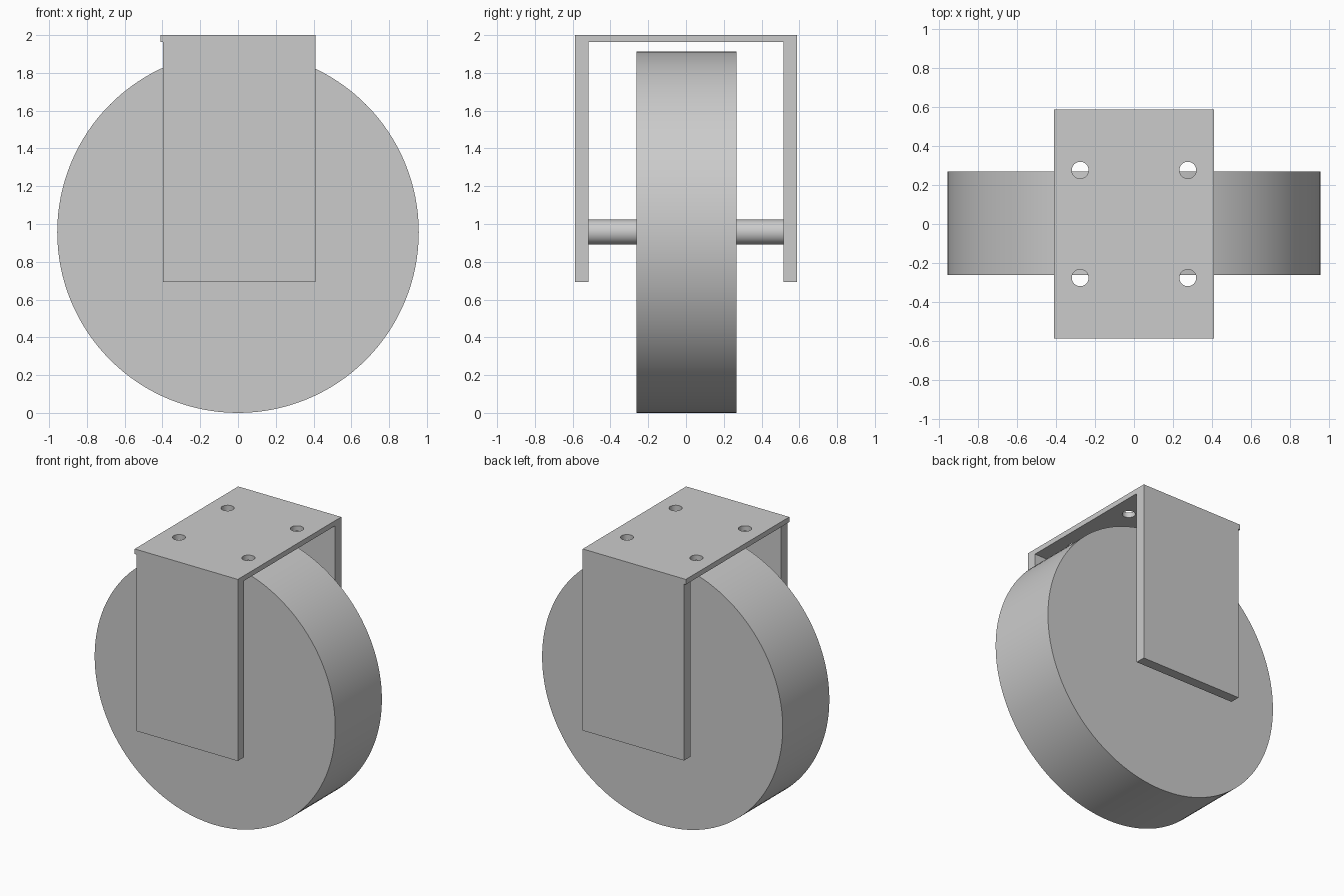
import bpy
import math

cube = bpy.data.objects.get("Cube")
if cube:
    bpy.data.objects.remove(cube, do_unlink=True)

grey = bpy.data.materials.new("plain_grey")
grey.use_nodes = True
grey.diffuse_color = (0.6, 0.6, 0.6, 1)
grey.node_tree.nodes["Principled BSDF"].inputs["Base Color"].default_value = (0.6, 0.6, 0.6, 1)


def finish(name):
    obj = bpy.context.object
    obj.name = obj.data.name = name
    obj.data.materials.append(grey)
    return obj


def box(name, low, high):
    middle = [(a + b) / 2 for a, b in zip(low, high)]
    bpy.ops.mesh.primitive_cube_add(size=1, location=middle)
    bpy.context.object.scale = [b - a for a, b in zip(low, high)]
    bpy.ops.object.transform_apply(location=True, rotation=False, scale=True)
    return finish(name)


def cylinder(name, radius, depth, location, sides, along_y=True):
    turn = math.pi / 2 if along_y else 0
    bpy.ops.mesh.primitive_cylinder_add(vertices=sides, radius=radius, depth=depth,
                                        location=location, rotation=(turn, 0, 0))
    bpy.ops.object.transform_apply(location=True, rotation=True, scale=True)
    bpy.ops.object.shade_smooth_by_angle(angle=math.radians(30))
    return finish(name)


def combine(target, tool, operation):
    mod = target.modifiers.new(operation.lower(), "BOOLEAN")
    mod.operation, mod.solver, mod.object = operation, "EXACT", tool
    bpy.ops.object.select_all(action="DESELECT")
    target.select_set(True)
    bpy.context.view_layer.objects.active = target
    bpy.ops.object.modifier_apply(modifier=mod.name)
    bpy.data.objects.remove(tool, do_unlink=True)


# Fork bracket: a top plate with two legs, set in slightly on the right edge
PLATE_X, PLATE_Y, LEG_INNER, PLATE_Z = 0.41, 0.588, 0.516, 1.963
bracket = box("fork_bracket", (-PLATE_X, -PLATE_Y, PLATE_Z), (PLATE_X, PLATE_Y, 2))
for near, far in ((-PLATE_Y, -LEG_INNER), (LEG_INNER, PLATE_Y)):
    leg = box("leg", (-0.396, near, 0.694), (PLATE_X, far, 1.98))
    combine(bracket, leg, "UNION")

# Four bolt holes through the plate
for x in (-0.276, 0.276):
    for y in (-0.276, 0.276):
        hole = cylinder("hole_cutter", 0.043, 0.2, (x, y, 1.98), 32, along_y=False)
        combine(bracket, hole, "DIFFERENCE")
bpy.ops.object.shade_smooth_by_angle(angle=math.radians(30))

# Wheel
WHEEL_Z = 0.957
cylinder("wheel", 0.957, 0.53, (0, 0.003, WHEEL_Z), 128)

# Axle stubs between the wheel and each leg
for side, name in ((-1, "front_axle"), (1, "back_axle")):
    cylinder(name, 0.066, 0.27, (0, side * 0.384, WHEEL_Z), 48)
